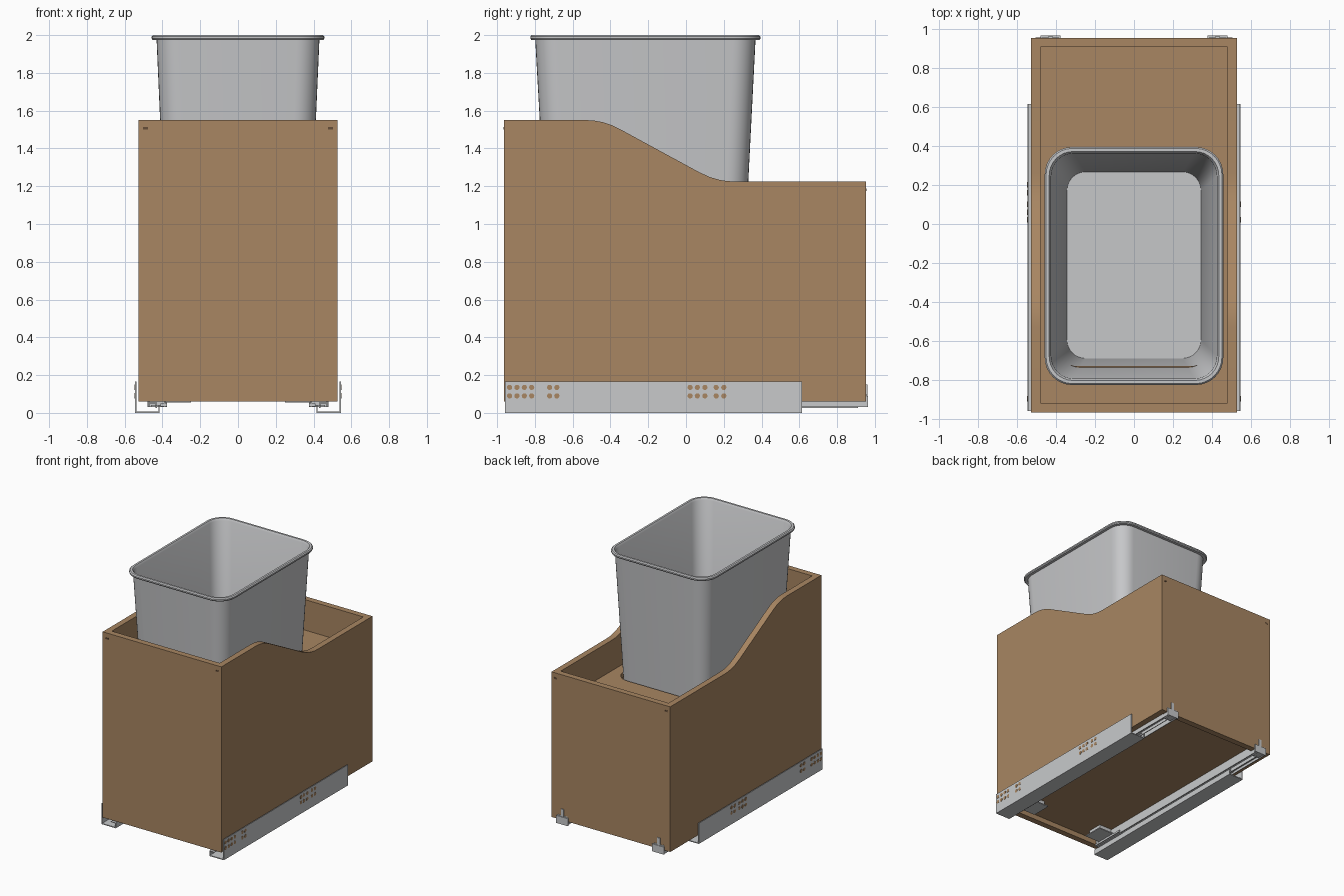
import bpy, bmesh, math

if "Cube" in bpy.data.objects:
    bpy.data.objects.remove(bpy.data.objects["Cube"])


def material(name, color):
    m = bpy.data.materials.new(name)
    m.diffuse_color = (*color, 1)
    m.use_nodes = True
    m.node_tree.nodes["Principled BSDF"].inputs["Base Color"].default_value = m.diffuse_color
    return m


WOOD = material("wood brown", (0.392, 0.238, 0.122))
GREY = material("bin grey", (0.565, 0.571, 0.584))
STEEL = material("rail steel", (0.58, 0.59, 0.60))
DARK = material("dark brown", (0.13, 0.075, 0.04))


def finish(bm, name, mat, smooth=False):
    bmesh.ops.recalc_face_normals(bm, faces=bm.faces)
    me = bpy.data.meshes.new(name)
    bm.to_mesh(me)
    bm.free()
    ob = bpy.data.objects.new(name, me)
    me.materials.append(mat)
    bpy.context.collection.objects.link(ob)
    if smooth:
        bpy.ops.object.select_all(action='DESELECT')
        ob.select_set(True)
        bpy.context.view_layer.objects.active = ob
        bpy.ops.object.shade_smooth_by_angle(angle=math.radians(35))
    return ob


def add_box(bm, x0, x1, y0, y1, z0, z1):
    vs = bmesh.ops.create_cube(bm, size=1)["verts"]
    for v in vs:
        v.co = ((x0 + x1) / 2 + v.co.x * (x1 - x0),
                (y0 + y1) / 2 + v.co.y * (y1 - y0),
                (z0 + z1) / 2 + v.co.z * (z1 - z0))


def boxes(name, mat, items, side=1):
    bm = bmesh.new()
    for x0, x1, *rest in items:
        a, b = sorted((x0 * side, x1 * side))
        add_box(bm, a, b, *rest)
    return finish(bm, name, mat)


def rounded_loop(bm, hx, y0, y1, r, z, n=8):
    vs = []
    corners = ((hx - r, y1 - r), (-hx + r, y1 - r), (-hx + r, y0 + r), (hx - r, y0 + r))
    for q, (cx, cy) in enumerate(corners):
        for i in range(n + 1):
            a = math.pi / 2 * (q + i / n)
            vs.append(bm.verts.new((cx + r * math.cos(a), cy + r * math.sin(a), z)))
    return vs


def loft(name, mat, rings, ring_closed=False):
    bm = bmesh.new()
    loops = [rounded_loop(bm, *r) for r in rings]
    pairs = list(zip(loops, loops[1:]))
    if ring_closed:
        pairs.append((loops[-1], loops[0]))
    for a, b in pairs:
        for i in range(len(a)):
            j = (i + 1) % len(a)
            bm.faces.new((a[i], a[j], b[j], b[i]))
    if not ring_closed:
        bm.faces.new(loops[0])
        bm.faces.new(loops[-1])
    return finish(bm, name, mat, True)


# Wooden box: swept side panels
HX, Y0, Y1, T = 0.527, -0.964, 0.953, 0.048
profile = [(Y0, 0.06), (Y1, 0.06), (Y1, 1.225), (0.26, 1.225), (0.22, 1.227),
           (0.18, 1.233), (0.13, 1.247), (0.07, 1.274), (-0.34, 1.497), (-0.39, 1.522),
           (-0.44, 1.539), (-0.49, 1.548), (-0.53, 1.55), (Y0, 1.55)]
for side, label in ((1, "right"), (-1, "left")):
    bm = bmesh.new()
    face = bm.faces.new([bm.verts.new((side * HX, y, z)) for y, z in profile])
    ext = bmesh.ops.extrude_face_region(bm, geom=[face])
    for g in ext["geom"]:
        if isinstance(g, bmesh.types.BMVert):
            g.co.x -= side * T
    finish(bm, label + "_side_panel", WOOD, True)

# Front, back and bottom panels
IX = HX - T
boxes("front_panel", WOOD, [(-IX, IX, Y0, Y0 + T, 0.06, 1.55)])
boxes("back_panel", WOOD, [(-IX, IX, Y1 - T, Y1, 0.06, 1.225)])
boxes("bottom_panel", WOOD, [(-IX, IX, Y0 + T, Y1 - T, 0.10, 0.13)])

# Shelf with the bin opening
loft("bin_shelf", WOOD, [(IX, Y0 + T, Y1 - T, 0.001, 0.94), (IX, Y0 + T, Y1 - T, 0.001, 0.98),
                         (0.398, -0.728, 0.335, 0.11, 0.98), (0.398, -0.728, 0.335, 0.11, 0.94)], True)

# Tapered bin with rolled rim
loft("bin", GREY, [
    (0.350, -0.695, 0.274, 0.10, 0.131),
    (0.431, -0.798, 0.368, 0.12, 1.975),
    (0.452, -0.819, 0.389, 0.135, 1.975),
    (0.457, -0.824, 0.394, 0.14, 1.982),
    (0.457, -0.824, 0.394, 0.14, 1.992),
    (0.450, -0.817, 0.387, 0.135, 2.0),
    (0.434, -0.801, 0.371, 0.122, 2.0),
    (0.424, -0.791, 0.361, 0.115, 1.985),
    (0.343, -0.688, 0.267, 0.095, 0.14)])

# Joinery slots near the upper corners
for side, label in ((1, "right"), (-1, "left")):
    boxes(label + "_corner_slots", DARK, [
        (0.477, 0.503, Y0 - 0.002, Y0 + 0.002, 1.501, 1.513),
        (0.477, 0.503, Y1 - 0.002, Y1 + 0.002, 1.176, 1.188)], side)

# Drawer slides, rear hooks and front catches
hole_y = (-0.934, -0.895, -0.856, -0.817, -0.722, -0.684, 0.022, 0.06, 0.10, 0.16, 0.20)
for side, label in ((1, "right"), (-1, "left")):
    boxes(label + "_slide_bracket", STEEL, [
        (0.537, 0.544, -0.957, 0.615, 0.0, 0.165),
        (0.415, 0.544, -0.957, 0.615, 0.0, 0.007),
        (0.415, 0.421, -0.957, 0.615, 0.0, 0.042),
        (0.415, 0.460, -0.957, 0.615, 0.038, 0.043)], side)
    boxes(label + "_slide_runner", STEEL, [
        (0.430, 0.474, -0.90, 0.955, 0.05, 0.056),
        (0.430, 0.436, -0.90, 0.91, 0.027, 0.056),
        (0.468, 0.474, -0.90, 0.955, 0.03, 0.10),
        (0.385, 0.391, -0.90, 0.955, 0.03, 0.10),
        (0.385, 0.474, -0.90, 0.955, 0.09, 0.098)], side)
    boxes(label + "_rear_hook", STEEL, [
        (0.375, 0.478, 0.953, 0.964, 0.03, 0.09),
        (0.415, 0.440, 0.953, 0.960, 0.09, 0.15),
        (0.40, 0.46, 0.90, 0.962, 0.03, 0.038)], side)
    boxes(label + "_front_catch", STEEL, [
        (0.25, 0.39, -0.86, -0.70, 0.054, 0.062),
        (0.27, 0.38, -0.84, -0.72, 0.062, 0.10),
        (0.375, 0.41, -0.90, -0.62, 0.035, 0.05)], side)
    # Mounting holes
    bm = bmesh.new()
    for y in hole_y:
        for z in (0.09, 0.135):
            vs = bmesh.ops.create_circle(bm, cap_ends=True, radius=0.014, segments=12)["verts"]
            for v in vs:
                v.co = (side * 0.5455, y + v.co.x, z + v.co.y)
    ob = finish(bm, label + "_slide_holes", WOOD)
    ob.modifiers.new("thickness", 'SOLIDIFY').thickness = 0.002
